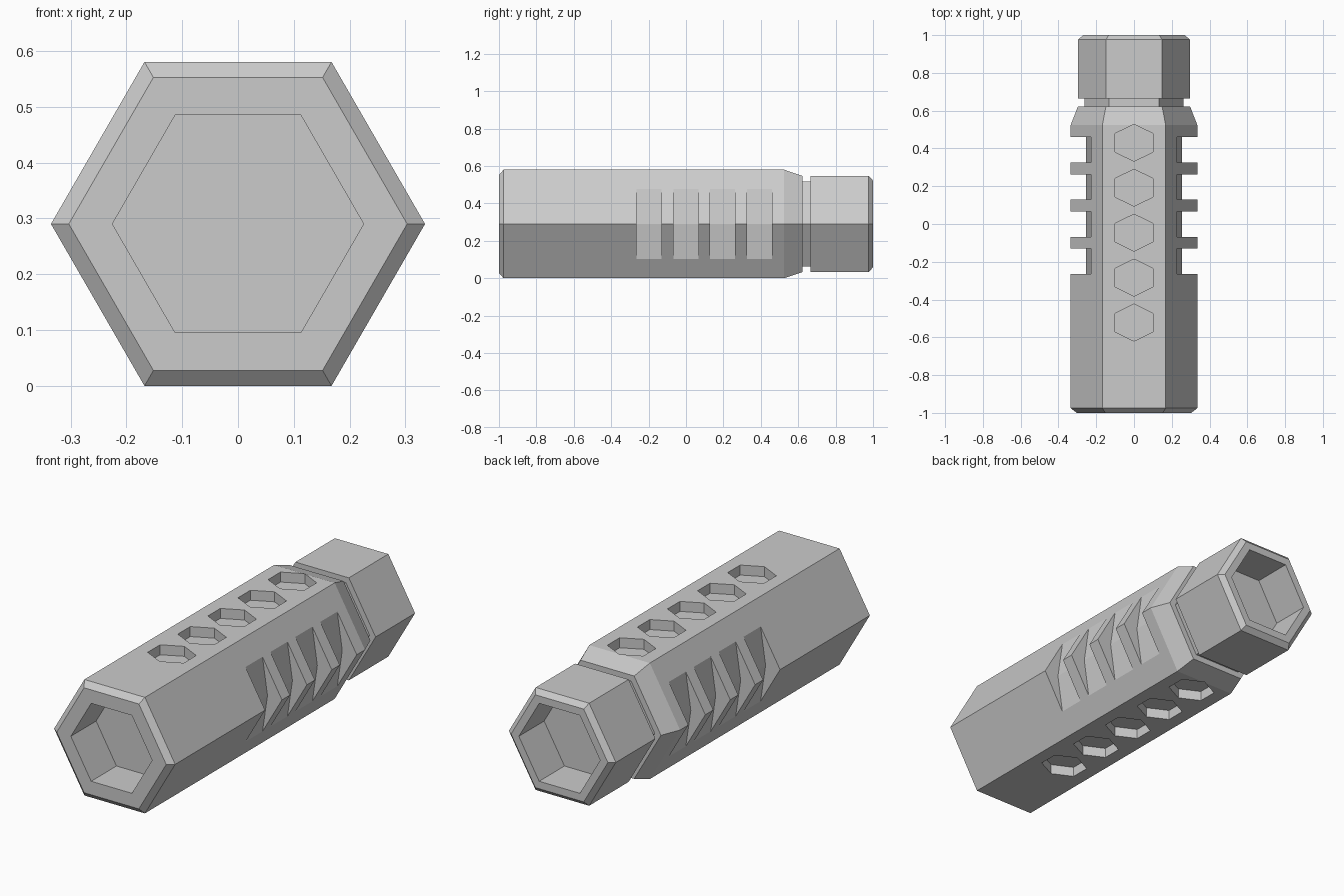
import bpy, bmesh, math
from mathutils import Vector

cube = bpy.data.objects.get("Cube")
if cube:
    bpy.data.objects.remove(cube, do_unlink=True)

R = 0.335                          # corner radius of the hexagonal body
MID = R * math.sqrt(3) / 2         # height of the long axis

grey = bpy.data.materials.new("light grey")
grey.use_nodes = True
grey.diffuse_color = (0.6, 0.6, 0.6, 1)
grey.node_tree.nodes["Principled BSDF"].inputs["Base Color"].default_value = grey.diffuse_color


def finish(name, bm):
    bmesh.ops.recalc_face_normals(bm, faces=bm.faces[:])
    mesh = bpy.data.meshes.new(name)
    bm.to_mesh(mesh)
    bm.free()
    mesh.materials.append(grey)
    obj = bpy.data.objects.new(name, mesh)
    bpy.context.collection.objects.link(obj)
    return obj


def hex_loft(name, profile):
    """Hexagonal rings (y, radius) joined along the axis, capped at both ends."""
    bm = bmesh.new()
    rings = []
    for y, r in profile:
        rings.append([bm.verts.new((r * math.cos(k * math.pi / 3), y,
                                    MID + r * math.sin(k * math.pi / 3))) for k in range(6)])
    for a, b in zip(rings, rings[1:]):
        for k in range(6):
            n = (k + 1) % 6
            bm.faces.new((a[k], a[n], b[n], b[k]))
    bm.faces.new(rings[0])
    bm.faces.new(rings[-1])
    return finish(name, bm)


def add_prism(bm, points, offset):
    """Extrude a closed outline by an offset."""
    face = bm.faces.new([bm.verts.new(p) for p in points])
    ext = bmesh.ops.extrude_face_region(bm, geom=[face], use_keep_orig=True)
    verts = [g for g in ext["geom"] if isinstance(g, bmesh.types.BMVert)]
    bmesh.ops.translate(bm, verts=verts, vec=Vector(offset))


# Grip body: front socket, chamfered sleeve, taper, neck, collar, rear socket
body = hex_loft("grip_body", [
    (-0.8, 0.225), (-1, 0.225), (-1, 0.303), (-0.975, R), (0.525, R),
    (0.622, 0.297), (0.622, 0.263), (0.665, 0.263), (0.665, 0.296),
    (0.977, 0.296), (1, 0.268), (1, 0.225), (0.8, 0.225)])

# Cutters: hexagonal pockets above and below, ribbed notches on both sides
bm = bmesh.new()
for i in range(5):
    yc = 0.43 - 0.238 * i
    outline = [(0.1 * sx, yc + 0.098 * sy) for sx, sy in
               ((0, 1), (1, 0.5), (1, -0.5), (0, -1), (-1, -0.5), (-1, 0.5))]
    for z, dz in ((2 * MID - 0.05, 0.1), (0.05, -0.1)):
        add_prism(bm, [(x, y, z) for x, y in outline], (0, 0, dz))
for i in range(4):
    y = -0.265 + 0.197 * i
    for side in (-1, 1):
        section = [(0.226, 0.195), (0.255, 0), (0.226, -0.195), (0.4, -0.195), (0.4, 0.195)]
        add_prism(bm, [(side * x, y, MID + z) for x, z in section], (0, 0.134, 0))
cutter = finish("grip_cutter", bm)
cutter.hide_render = True

cut = body.modifiers.new("recesses", "BOOLEAN")
cut.operation = "DIFFERENCE"
cut.solver = "EXACT"
cut.object = cutter
bpy.context.view_layer.objects.active = body
body.select_set(True)
bpy.ops.object.modifier_apply(modifier=cut.name)
bpy.data.objects.remove(cutter, do_unlink=True)
